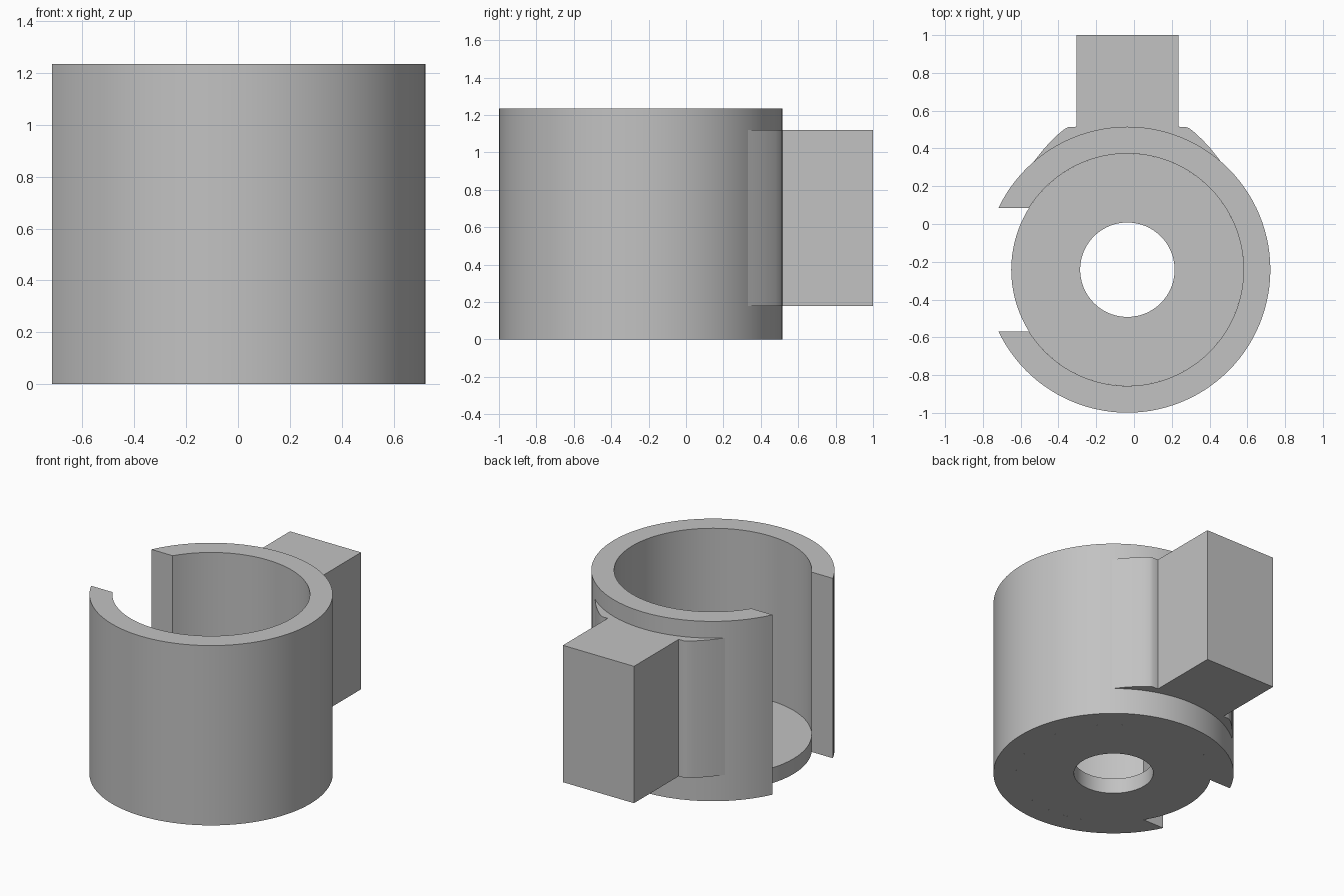
import bpy, bmesh
from math import asin, cos, sin, pi, radians, atan2

if "Cube" in bpy.data.objects:
    bpy.data.objects.remove(bpy.data.objects["Cube"], do_unlink=True)

CX, CY = -0.035, -0.242              # axis of the cup
R_OUT, R_IN, R_HOLE = 0.757, 0.615, 0.25
HEIGHT, FLOOR = 1.235, 0.105
SLOT = 0.327                         # half width of the side slot

grey = bpy.data.materials.new("plain grey")
grey.use_nodes = True
grey.diffuse_color = (0.54, 0.54, 0.54, 1)
grey.node_tree.nodes["Principled BSDF"].inputs["Base Color"].default_value = grey.diffuse_color


def arc(radius, start, end, steps):
    angles = [start + (end - start) * i / steps for i in range(steps + 1)]
    return [(radius * cos(a), radius * sin(a)) for a in angles]


def extrude_part(name, points, faces, z0, z1):
    """Raise a flat outline, given around the cup axis, into a solid."""
    bm = bmesh.new()
    verts = [bm.verts.new((x + CX, y + CY, z0)) for x, y in points]
    flat = [bm.faces.new([verts[i] for i in f]) for f in faces]
    bmesh.ops.remove_doubles(bm, verts=bm.verts[:], dist=1e-5)
    raised = bmesh.ops.extrude_face_region(bm, geom=bm.faces[:], use_keep_orig=True)
    top = [v for v in raised["geom"] if isinstance(v, bmesh.types.BMVert)]
    bmesh.ops.translate(bm, verts=top, vec=(0, 0, z1 - z0))
    bmesh.ops.recalc_face_normals(bm, faces=bm.faces[:])
    mesh = bpy.data.meshes.new(name)
    bm.to_mesh(mesh)
    bm.free()
    mesh.materials.append(grey)
    obj = bpy.data.objects.new(name, mesh)
    bpy.context.collection.objects.link(obj)
    bpy.ops.object.select_all(action="DESELECT")
    obj.select_set(True)
    bpy.context.view_layer.objects.active = obj
    bpy.ops.object.shade_smooth_by_angle(angle=radians(25))
    return obj


def strip_part(name, inner, outer, z0, z1):
    """Solid whose plan is a band of quads between two curves."""
    n = len(inner)
    quads = [(i, i + 1, n + i + 1, n + i) for i in range(n - 1)]
    return extrude_part(name, inner + outer, quads, z0, z1)


# Cup wall, open through the slot on the -x side with parallel end faces
def slotted(radius):
    half = pi - asin(SLOT / radius)
    return arc(radius, -half, half, 96)


strip_part("cup_wall", slotted(R_IN), slotted(R_OUT), 0, HEIGHT)

# Floor disc with a central through hole
strip_part("cup_floor", arc(R_HOLE, -pi, pi, 96), arc(R_IN, -pi, pi, 96), 0, FLOOR)

# Rear mount: square arm on a rounded pad blended into the wall
side = [(0.51, 0.552), (0.48, 0.592), (0.44, 0.642), (0.40, 0.685),
        (0.36, 0.723), (0.33, 0.747), (0.31, 0.756), (0.27, 0.757), (0.27, 1.242)]
mirrored = [(-x, y) for x, y in reversed(side)]
edge = atan2(side[0][1], side[0][0])
back = arc(0.69, pi - edge, edge, 24)
outline = side + mirrored + back
extrude_part("rear_mount", outline, [range(len(outline))], 0.18, 1.12)
